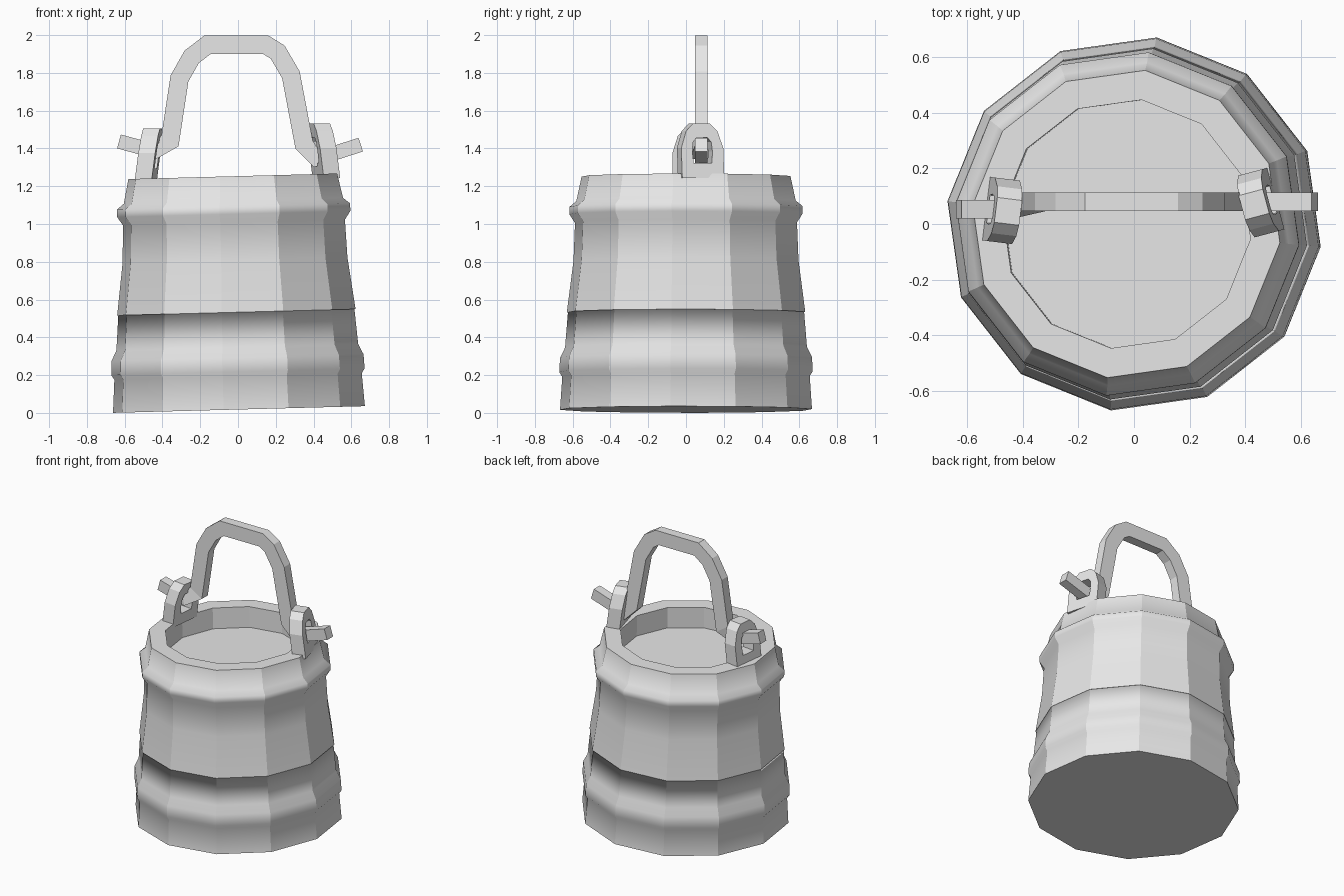
import bpy, bmesh, math
from mathutils import Vector, Matrix

cube = bpy.data.objects.get("Cube")
if cube:
    bpy.data.objects.remove(cube, do_unlink=True)

GREY = (0.8, 0.8, 0.8, 1)
mat = bpy.data.materials.new("plain grey")
mat.use_nodes = True
mat.diffuse_color = GREY
mat.node_tree.nodes["Principled BSDF"].inputs["Base Color"].default_value = GREY


def finish(bm, name):
    bmesh.ops.recalc_face_normals(bm, faces=bm.faces)
    mesh = bpy.data.meshes.new(name)
    bm.to_mesh(mesh)
    bm.free()
    mesh.materials.append(mat)
    obj = bpy.data.objects.new(name, mesh)
    bpy.context.collection.objects.link(obj)
    return obj


def bridge(bm, a, b, closed=True):
    n = len(a)
    for i in range(n if closed else n - 1):
        j = (i + 1) % n
        bm.faces.new((a[i], a[j], b[j], b[i]))


# Bucket body: twelve-sided turned profile with hoops, rim and recessed floor
SIDES = 12
profile = [(.672, 0), (.66, .175), (.676, .2), (.672, .275), (.645, .33),
           (.63, .515), (.636, .515), (.6, .79), (.592, .99), (.622, 1.035),
           (.622, 1.075), (.585, 1.105), (.557, 1.235), (.45, 1.235), (.45, 1.09)]
sharp_rings = {0, 6, 12, 13, 14}
bm = bmesh.new()
rings = []
for r, z in profile:
    angles = [math.radians(-7 + 360 * k / SIDES) for k in range(SIDES)]
    rings.append([bm.verts.new((r * math.cos(a), r * math.sin(a), z)) for a in angles])
for low, high in zip(rings, rings[1:]):
    bridge(bm, low, high)
bm.faces.new(rings[0])
bm.faces.new(rings[-1])
for f in bm.faces:
    f.smooth = True
# Staves meet at crisp edges; the hoops stay soft along the height
ring_of = {v: i for i, ring in enumerate(rings) for v in ring}
for e in bm.edges:
    a, b = (ring_of[v] for v in e.verts)
    e.smooth = a == b and a not in sharp_rings
bucket = finish(bm, "bucket_body")
bucket.rotation_euler.y = -0.0265
bucket.location = (0.005, 0, 0.018)


# Lugs: leaning arched plates with a hole for the handle
def lug(name, x, y, z, yaw):
    half_outer = [(.115, 0), (.115, .16), (.085, .25), (.045, .29)]
    half_hole = [(.05, .08), (.055, .14), (.05, .19), (.03, .215)]
    bm = bmesh.new()
    loops = []
    for d in (-.045, .045):
        for half in (half_outer, half_hole):
            pts = half + [(-u, h) for u, h in reversed(half)]
            loops.append([bm.verts.new((d - .13 * h, u, h)) for u, h in pts])
    outer_a, hole_a, outer_b, hole_b = loops
    bridge(bm, outer_a, hole_a)
    bridge(bm, outer_b, hole_b)
    bridge(bm, outer_a, outer_b)
    bridge(bm, hole_a, hole_b)
    obj = finish(bm, name)
    obj.location = (x, y, z)
    obj.rotation_euler.z = math.radians(yaw)


lug("right_lug", -.49, .05, 1.215, 173)
lug("left_lug", .468, .08, 1.243, 15)

# Handle: flat bar following a bent path, its ends passing out through the lugs
path = [(-.63, 1.437), (-.44, 1.385), (-.36, 1.44), (-.31, 1.77), (-.245, 1.885),
        (-.16, 1.95), (.145, 1.95), (.21, 1.91), (.28, 1.79), (.35, 1.42),
        (.415, 1.345), (.65, 1.42)]
pts = [Vector(p) for p in path]
last = len(pts) - 1
bm = bmesh.new()
sections = []
for i, p in enumerate(pts):
    before = (p - pts[max(i - 1, 0)]).normalized()
    after = (pts[min(i + 1, last)] - p).normalized()
    tangent = (before + after).normalized()
    stretch = 1 / max(tangent.dot(after if i < last else before), .5)
    half = .038 if i in (0, 1, last - 1, last) else .049
    side = Vector((-tangent.y, tangent.x)) * half * stretch
    y = .053 if i < 2 else .08
    corners = [(p + side, -.033), (p + side, .033), (p - side, .033), (p - side, -.033)]
    sections.append([bm.verts.new((q.x, y + d, q.y)) for q, d in corners])
for a, b in zip(sections, sections[1:]):
    bridge(bm, a, b)
bm.faces.new(sections[0])
bm.faces.new(sections[-1])
finish(bm, "handle")
